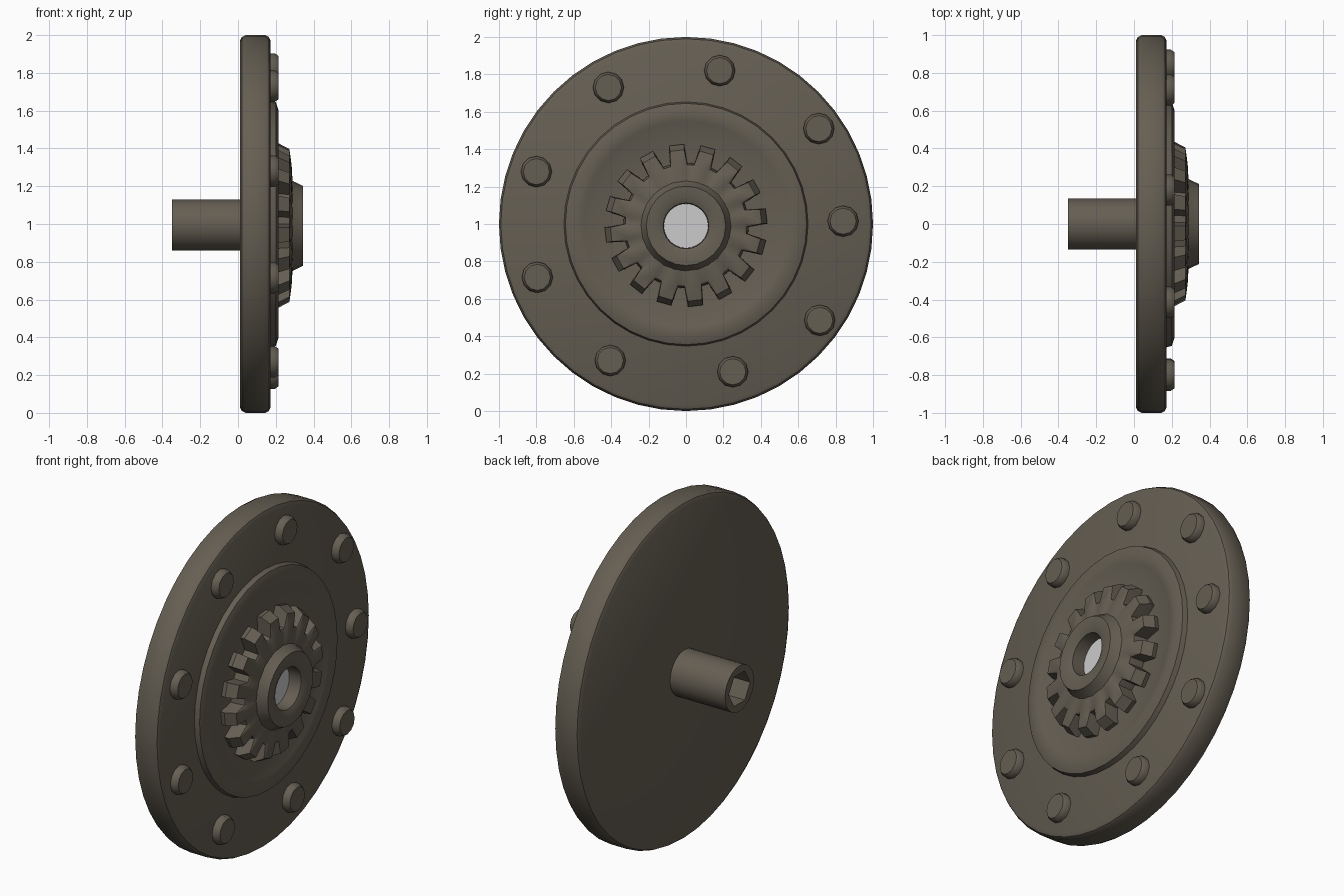
import bpy, bmesh, math

if "Cube" in bpy.data.objects:
    bpy.data.objects.remove(bpy.data.objects["Cube"])

def material(name, rgb):
    m = bpy.data.materials.new(name)
    m.diffuse_color = (*rgb, 1)
    m.use_nodes = True
    m.node_tree.nodes["Principled BSDF"].inputs["Base Color"].default_value = m.diffuse_color
    return m

IRON = material("weathered brown iron", (0.13, 0.113, 0.085))
STEEL = material("pale steel", (0.60, 0.60, 0.60))

def point(r, x, a, cy, cz):
    return (x, cy + r * math.cos(a), cz + r * math.sin(a))

def skin(name, rings, mat=IRON, cap_first=True, cap_last=True, angle=35):
    """Join rings of points into one smooth-shaded object."""
    bm = bmesh.new()
    loops = [[bm.verts.new(p) for p in ring] for ring in rings]
    n = len(loops[0])
    for a, b in zip(loops, loops[1:]):
        for i in range(n):
            j = (i + 1) % n
            bm.faces.new((a[i], a[j], b[j], b[i]))
    if cap_first:
        bm.faces.new(loops[0][::-1])
    if cap_last:
        bm.faces.new(loops[-1])
    bmesh.ops.recalc_face_normals(bm, faces=bm.faces)
    me = bpy.data.meshes.new(name)
    bm.to_mesh(me)
    bm.free()
    me.materials.append(mat)
    ob = bpy.data.objects.new(name, me)
    bpy.context.collection.objects.link(ob)
    bpy.ops.object.select_all(action='DESELECT')
    ob.select_set(True)
    bpy.context.view_layer.objects.active = ob
    bpy.ops.object.shade_smooth_by_angle(angle=math.radians(angle))
    return ob

def lathe(name, profile, n, cy=0.0, cz=1.0, **kw):
    """Spin (radius, x) pairs around the x axis."""
    rings = [[point(r, x, 2 * math.pi * i / n, cy, cz) for i in range(n)]
             for r, x in profile]
    return skin(name, rings, **kw)

# Main round plate with rounded edges
lathe("plate", [(0.97, 0.01), (0.99, 0.02), (1.0, 0.04), (1.0, 0.145),
                (0.99, 0.163), (0.97, 0.172)], 48)

# Raised ring that dips towards the gear
lathe("raised_dish", [(0.655, 0.165), (0.645, 0.20), (0.60, 0.215), (0.55, 0.207),
                      (0.50, 0.19), (0.30, 0.187)], 40, angle=50)

# Toothed gear: tips and roots alternate around each ring
TEETH = 16
def gear_ring(tip, root, x_tip, x_root):
    ring = []
    for t in range(TEETH):
        for f, is_tip in ((-0.24, True), (0.24, True), (0.36, False), (0.64, False)):
            a = 2 * math.pi * (t + 0.3 + f) / TEETH
            ring.append(point(tip if is_tip else root,
                              x_tip if is_tip else x_root, a, 0, 0.992))
    return ring

skin("gear", [gear_ring(0.43, 0.335, 0.18, 0.18),
              gear_ring(0.435, 0.335, 0.215, 0.215),
              gear_ring(0.405, 0.325, 0.272, 0.272),
              gear_ring(0.32, 0.31, 0.284, 0.28),
              gear_ring(0.21, 0.21, 0.29, 0.29)], cap_last=False)

# Hub collar with its bore, and the pale shaft end inside
lathe("hub", [(0.25, 0.275), (0.235, 0.295), (0.212, 0.343), (0.155, 0.343),
              (0.122, 0.328), (0.118, 0.235)], 24, cz=0.99,
      cap_first=False, cap_last=False)
lathe("shaft_end", [(0.119, 0.24), (0.119, 0.252)], 24, cz=0.99, mat=STEEL)

# Hollow axle on the back, with a six-sided bore
def axle_ring(r, x, hexagonal=False):
    ring = []
    for i in range(24):
        a = 2 * math.pi * i / 24
        k = 1.0
        if hexagonal:
            s = math.pi / 3
            k = math.cos(s / 2) / math.cos(a % s - s / 2)
        ring.append(point(r * k, x, a, 0, 0.995))
    return ring

skin("axle", [axle_ring(0.135, 0.02), axle_ring(0.135, -0.35),
              axle_ring(0.10, -0.35, True), axle_ring(0.10, -0.15, True)])

# Bolt heads around the plate
bolts = [(0.18, 0.82), (-0.415, 0.73), (-0.80, 0.28), (-0.795, -0.285), (-0.405, -0.73),
         (0.25, -0.79), (0.715, -0.515), (0.84, 0.015), (0.71, 0.51)]
for i, (y, z) in enumerate(bolts):
    lathe(f"bolt_{i + 1}", [(0.083, 0.165), (0.083, 0.195), (0.07, 0.214)],
          12, cy=y, cz=1 + z, angle=40)
